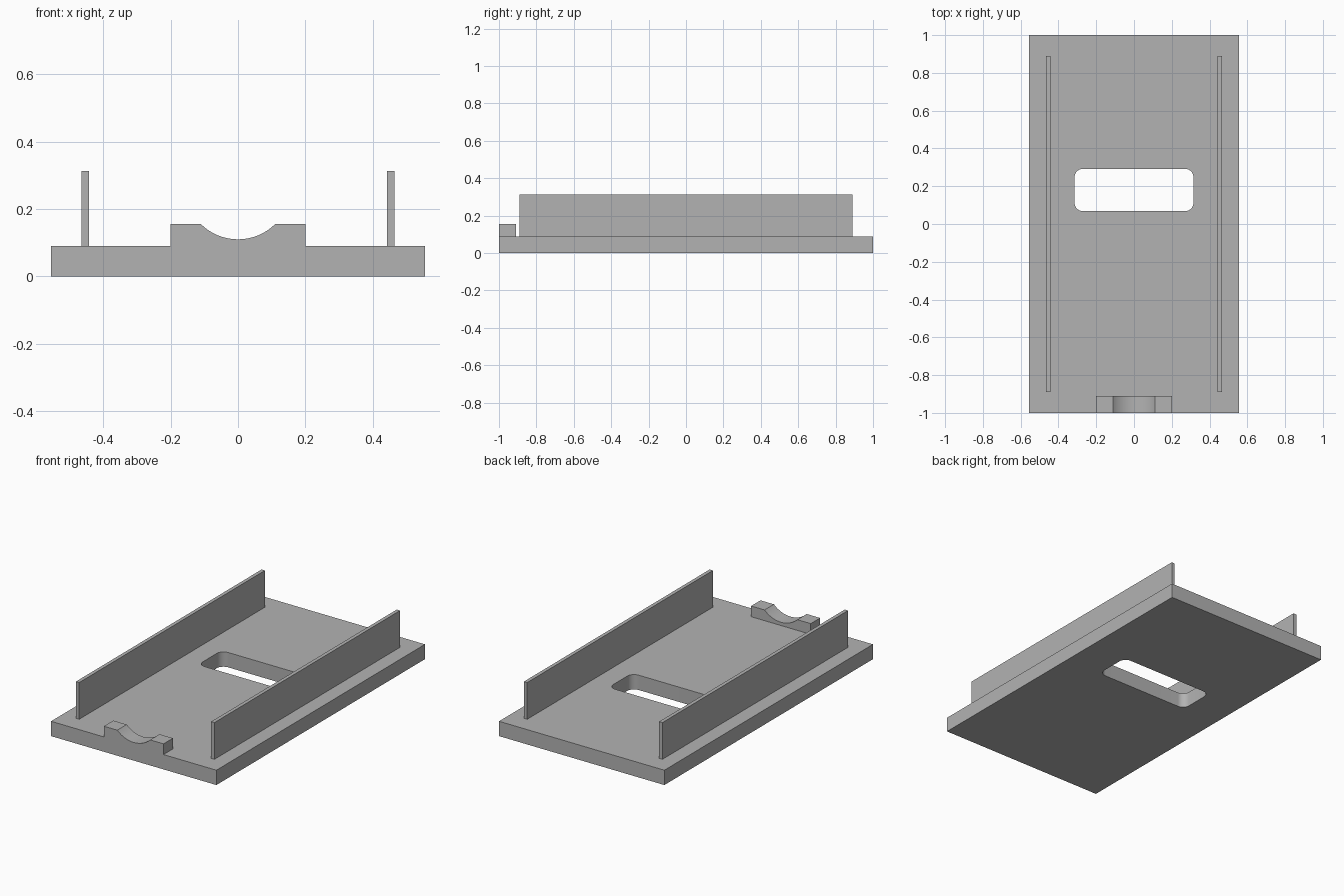
import bpy, bmesh
from math import radians, sin, cos, asin
from mathutils import Vector

if "Cube" in bpy.data.objects:
    bpy.data.objects.remove(bpy.data.objects["Cube"], do_unlink=True)

GREY = (0.45, 0.45, 0.45, 1)
grey = bpy.data.materials.new("plain grey")
grey.use_nodes = True
grey.diffuse_color = GREY
grey.node_tree.nodes["Principled BSDF"].inputs["Base Color"].default_value = GREY


def rectangle(x0, x1, y0, y1):
    return [(x0, y0), (x1, y0), (x1, y1), (x0, y1)]


def rounded_rectangle(x0, x1, y0, y1, r, steps=10):
    corners = [(x1 - r, y1 - r), (x0 + r, y1 - r), (x0 + r, y0 + r), (x1 - r, y0 + r)]
    return [(cx + r * cos(radians(90 * (i + k / steps))),
             cy + r * sin(radians(90 * (i + k / steps))))
            for i, (cx, cy) in enumerate(corners) for k in range(steps + 1)]


def extrude_outline(name, loops, place, direction):
    """Fill closed loops (later loops are holes) and extrude them into a solid."""
    bm = bmesh.new()
    edges = []
    for loop in loops:
        verts = [bm.verts.new(place(u, v)) for u, v in loop]
        edges += [bm.edges.new((a, b)) for a, b in zip(verts, verts[1:] + verts[:1])]
    bmesh.ops.triangle_fill(bm, edges=edges, use_beauty=True, use_dissolve=False)
    out = bmesh.ops.extrude_face_region(bm, geom=bm.faces[:])
    moved = [g for g in out["geom"] if isinstance(g, bmesh.types.BMVert)]
    bmesh.ops.translate(bm, verts=moved, vec=Vector(direction))
    bmesh.ops.recalc_face_normals(bm, faces=bm.faces[:])
    mesh = bpy.data.meshes.new(name)
    bm.to_mesh(mesh)
    bm.free()
    mesh.materials.append(grey)
    obj = bpy.data.objects.new(name, mesh)
    bpy.context.collection.objects.link(obj)
    bpy.ops.object.select_all(action="DESELECT")
    obj.select_set(True)
    bpy.context.view_layer.objects.active = obj
    bpy.ops.object.shade_smooth_by_angle(angle=radians(30))
    return obj


HALF_WIDTH, BASE_TOP = 0.555, 0.09

# Base plate with a rounded slot
extrude_outline("base_plate",
                [rectangle(-HALF_WIDTH, HALF_WIDTH, -1, 1),
                 rounded_rectangle(-0.315, 0.315, 0.068, 0.292, 0.045)],
                lambda x, y: (x, y, 0), (0, 0, BASE_TOP))

# Thin upright side rails
for side, name in ((1, "left_rail"), (-1, "right_rail")):
    inner, outer = sorted((side * 0.443, side * 0.465))
    extrude_outline(name, [rectangle(inner, outer, -0.89, 0.89)],
                    lambda x, y: (x, y, BASE_TOP), (0, 0, 0.223))

# Front cradle block with a shallow round dip
top, half_dip, depth = 0.155, 0.11, 0.045
radius = (half_dip ** 2 + depth ** 2) / (2 * depth)
sweep = asin(half_dip / radius)
dip = [(radius * sin(sweep * k / 10), top - depth + radius * (1 - cos(sweep * k / 10)))
       for k in range(10, -11, -1)]
cradle = [(-0.2, BASE_TOP), (0.2, BASE_TOP), (0.2, top)] + dip + [(-0.2, top)]
extrude_outline("front_cradle", [cradle], lambda x, z: (x, -1, z), (0, 0.09, 0))
